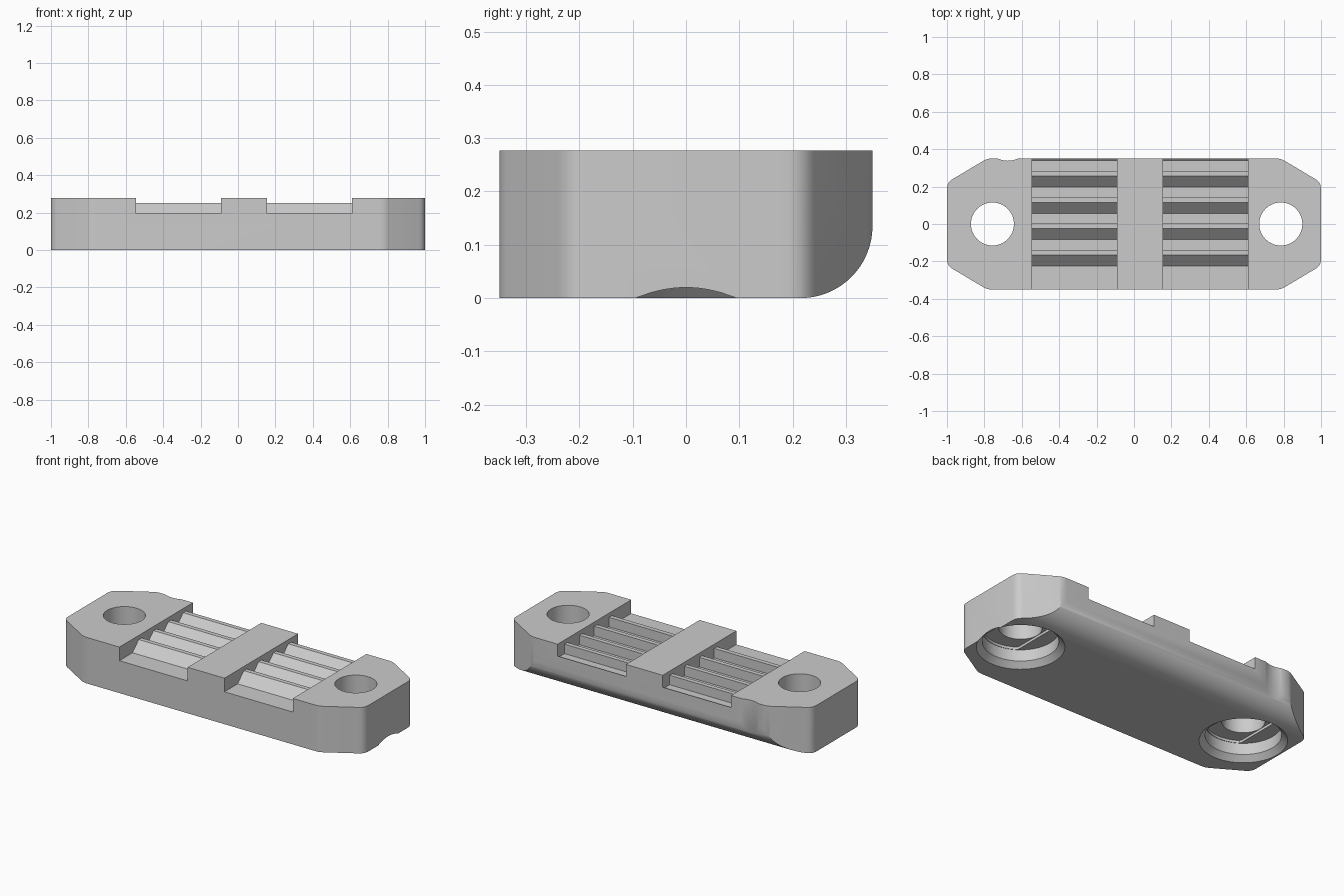
import bpy
import bmesh
from math import sin, cos, pi, radians
from mathutils import Vector

HEIGHT = 0.277
HALF_Y = 0.35

if "Cube" in bpy.data.objects:
    bpy.data.objects.remove(bpy.data.objects["Cube"])

grey = bpy.data.materials.new("light grey")
grey.use_nodes = True
colour = (0.6, 0.6, 0.6, 1)
grey.diffuse_color = colour
grey.node_tree.nodes["Principled BSDF"].inputs["Base Color"].default_value = colour


def prism(name, points, axis, low, high):
    """Extrude a closed 2D profile along x (profile in y, z) or z (profile in x, y)."""
    bm = bmesh.new()
    place = (lambda p: (low, *p)) if axis == "x" else (lambda p: (*p, low))
    face = bm.faces.new([bm.verts.new(place(p)) for p in points])
    move = Vector((high - low, 0, 0)) if axis == "x" else Vector((0, 0, high - low))
    ext = bmesh.ops.extrude_face_region(bm, geom=[face], use_keep_orig=True)
    bmesh.ops.translate(bm, vec=move,
                        verts=[g for g in ext["geom"] if isinstance(g, bmesh.types.BMVert)])
    return finish(name, bm)


def finish(name, bm):
    bmesh.ops.recalc_face_normals(bm, faces=bm.faces[:])
    mesh = bpy.data.meshes.new(name)
    bm.to_mesh(mesh)
    bm.free()
    mesh.materials.append(grey)
    obj = bpy.data.objects.new(name, mesh)
    bpy.context.collection.objects.link(obj)
    return obj


def circle(cx, cy, r, n=64):
    return [(cx + r * cos(2 * pi * i / n), cy + r * sin(2 * pi * i / n)) for i in range(n)]


def frustum(name, cx, r_low, r_high, low, high, n=64):
    bm = bmesh.new()
    bmesh.ops.create_cone(bm, cap_ends=True, segments=n, radius1=r_low,
                          radius2=r_high, depth=high - low)
    bmesh.ops.translate(bm, vec=(cx, 0, (low + high) / 2), verts=bm.verts[:])
    return finish(name, bm)


def rounded(corner, before, after, size, steps=6):
    """Replace a corner by a quadratic curve of the given reach."""
    c = Vector(corner)
    a = c + (Vector(before) - c).normalized() * size
    b = c + (Vector(after) - c).normalized() * size
    ts = [i / steps for i in range(steps + 1)]
    return [tuple(a * (1 - t) ** 2 + c * 2 * t * (1 - t) + b * t * t) for t in ts]


def cut(target, cutter):
    mod = target.modifiers.new("cut", "BOOLEAN")
    mod.operation = "DIFFERENCE"
    mod.solver = "EXACT"
    mod.object = cutter
    bpy.ops.object.modifier_apply(modifier=mod.name)
    bpy.data.objects.remove(cutter)


# Plate outline: chamfered corners, softened, with a shallow dip in the back edge
corners = [(1, -0.222), (1, 0.222), (0.785, HALF_Y), (-0.785, HALF_Y),
           (-1, 0.222), (-1, -0.222), (-0.785, -HALF_Y), (0.785, -HALF_Y)]
outline = []
for i, c in enumerate(corners):
    size = 0.035 if abs(c[0]) == 1 else 0.025
    outline += rounded(c, corners[i - 1], corners[(i + 1) % 8], size)
    if i == 2:
        outline += [(-0.675 + 0.055 * cos(pi * k / 10),
                     HALF_Y - 0.006 * (1 - cos(2 * pi * k / 10))) for k in range(11)]

plate = prism("clamp_plate", outline, "z", 0, HEIGHT)
bpy.context.view_layer.objects.active = plate
plate.select_set(True)

# Rounded lower back edge
R = 0.135
arc = [(HALF_Y - R + R * sin(a), R - R * cos(a))
       for a in (pi / 2 * i / 16 for i in range(17))]
cut(plate, prism("edge_cutter", arc + [(0.45, R), (0.45, -0.05), (HALF_Y - R, -0.05)],
                 "x", -1.2, 1.2))

# Two toothed belt pockets: sloped front, flat crest, upright back on each tooth
FLOOR, CREST = 0.195, 0.252
teeth = [(-0.5, FLOOR)]
for k in range(4):
    y = -0.225 + 0.141 * k
    teeth += [(y, FLOOR), (y + 0.059, CREST), (y + 0.086, CREST), (y + 0.086, FLOOR)]
teeth += [(0.339, FLOOR), (0.4, CREST), (0.4, 0.4), (-0.5, 0.4)]
for left, right in ((-0.545, -0.09), (0.155, 0.61)):
    cut(plate, prism("pocket_cutter", teeth, "x", left, right))

# Bolt holes: chamfered counterbore, shallow bridging slot, through hole
for cx in (-0.757, 0.785):
    cut(plate, frustum("chamfer_cutter", cx, 0.255, 0.203, -0.02, 0.032))
    cut(plate, frustum("counterbore_cutter", cx, 0.203, 0.203, 0.02, 0.1))
    slot = [(min(max(x, cx - 0.117), cx + 0.117), y) for x, y in circle(cx, 0, 0.2)]
    cut(plate, prism("slot_cutter", slot, "z", 0.08, 0.115))
    cut(plate, prism("hole_cutter", circle(cx, 0, 0.115), "z", 0.05, 0.4))

bpy.ops.object.shade_smooth_by_angle(angle=radians(30))
